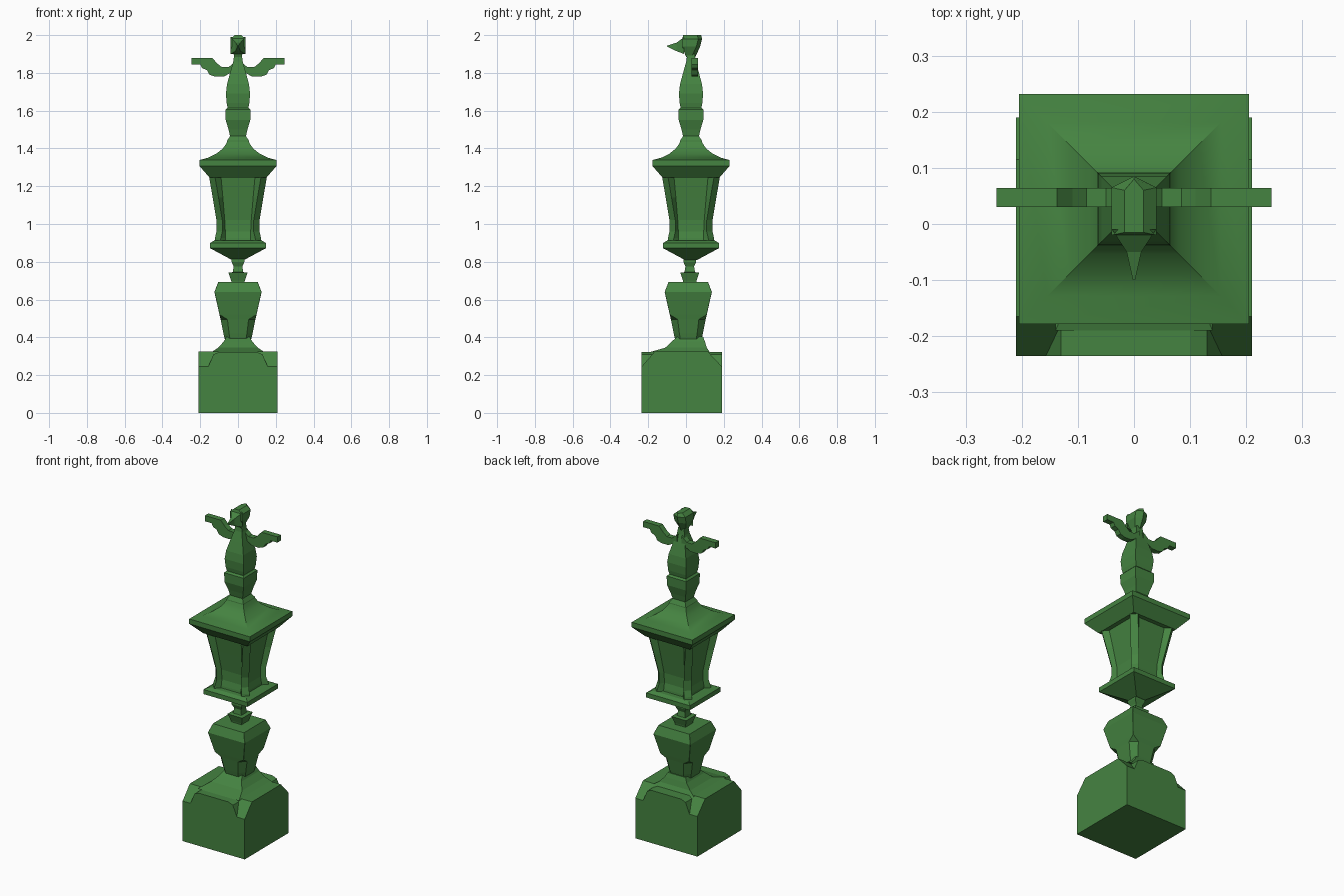
import bpy

cube = bpy.data.objects.get("Cube")
if cube:
    bpy.data.objects.remove(cube, do_unlink=True)

green = bpy.data.materials.new("weathered_green")
green.use_nodes = True
COLOUR = (0.06, 0.23, 0.053, 1)
green.diffuse_color = COLOUR
green.node_tree.nodes["Principled BSDF"].inputs["Base Color"].default_value = COLOUR


def make(name, verts, faces, smooth=False):
    mesh = bpy.data.meshes.new(name)
    mesh.from_pydata(verts, [], faces)
    mesh.materials.append(green)
    obj = bpy.data.objects.new(name, mesh)
    bpy.context.collection.objects.link(obj)
    bpy.ops.object.select_all(action='DESELECT')
    obj.select_set(True)
    bpy.context.view_layer.objects.active = obj
    bpy.ops.object.mode_set(mode='EDIT')
    bpy.ops.mesh.select_all(action='SELECT')
    bpy.ops.mesh.normals_make_consistent(inside=False)
    bpy.ops.object.mode_set(mode='OBJECT')
    if smooth:
        bpy.ops.object.shade_smooth_by_angle(angle=0.6)
    return obj


def loft(name, rings, smooth=False):
    """Skin a stack of equal-length rings and cap both ends."""
    n = len(rings[0])
    faces = [(k * n + i, k * n + (i + 1) % n, (k + 1) * n + (i + 1) % n, (k + 1) * n + i)
             for k in range(len(rings) - 1) for i in range(n)]
    faces += [tuple(range(n)), tuple(range((len(rings) - 1) * n, len(rings) * n))]
    return make(name, [p for r in rings for p in r], faces, smooth)


def turned(points, cy, z):
    """Repeat one side's points (out, along) around the four sides."""
    ring = []
    for c, s in ((1, 0), (0, 1), (-1, 0), (0, -1)):
        ring += [(c * a - s * b, cy + s * a + c * b, z) for a, b in points]
    return ring


def square_tower(name, cy, profile, smooth=False):
    return loft(name, [turned([(h, h)], cy, z) for z, h in profile], smooth)


def extrude(name, outline, axis, lo, hi):
    """Extrude a 2D outline (across, z) along x or y."""
    place = (lambda a, z, t: (t, a, z)) if axis == 'x' else (lambda a, z, t: (a, t, z))
    return loft(name, [[place(a, z, t) for a, z in outline] for t in (lo, hi)])


# Plinth: block with cut front and back shoulders, full-depth middle
F, B = -0.235, 0.19
extrude("plinth_block", [(F, 0), (B, 0), (B, .245), (.115, .325), (-.165, .325), (F, .245)],
        'x', -.21, .21)
extrude("plinth_middle", [(-.157, .2), (.157, .2), (.157, .245), (.13, .31), (.1, .322),
                          (-.1, .322), (-.13, .31), (-.157, .245)], 'y', F, B)

# Sloped collar between plinth and urn
collar = [(.322, .14, -.19, .125), (.345, .105, -.11, .11), (.378, .075, -.075, .1),
          (.405, .06, -.045, .09)]
loft("plinth_collar", [[(-w, f, z), (w, f, z), (w, b, z), (-w, b, z)]
                       for z, w, f, b in collar])

# Urn with chamfered lower corners
urn = [(.39, .07, .028), (.42, .077, .03), (.495, .092, .036), (.52, .098, .001),
       (.64, .125, .001), (.692, .105, .001)]
loft("urn", [turned([(h, -(h - c)), (h, h - c)], .012, z) for z, h, c in urn])

# Stem and lantern tray
C = 0.0265
square_tower("stem", .02, [(.685, .034), (.7, .036), (.742, .05), (.745, .028), (.775, .023),
                           (.8, .034), (.82, .034)])
square_tower("lantern_tray", C, [(.81, .033), (.872, .148), (.9, .148), (.912, .125)])

# Lantern body: chamfered posts around recessed panels
body = [(.9, .125, .066), (.925, .122, .066), (.96, .114, .067), (1.02, .114, .07),
        (1.14, .134, .08), (1.25, .153, .09)]
W, D = .031, .028
loft("lantern_body", [turned([(a, W - a), (a - D, -p), (a - D, p), (a, a - W)], C, z)
                      for z, a, p in body])

# Roof: flared eave and concave cap
square_tower("roof", C, [(1.245, .15), (1.308, .205), (1.338, .205), (1.352, .155), (1.372, .115),
                         (1.4, .08), (1.42, .066), (1.441, .055)], smooth=True)

# Bird perch and body
square_tower("perch", C, [(1.435, .057), (1.442, .057), (1.465, .042), (1.5, .05), (1.55, .065),
                          (1.605, .066), (1.615, .056)])
square_tower("bird_body", C, [(1.6, .052), (1.64, .06), (1.69, .064), (1.74, .058), (1.8, .042),
                              (1.86, .025), (1.9, .02)])

# Head: stacked hexagonal rings with a ridge at the back
head = [(1.885, .018, .0, .05), (1.94, .04, -.02, .075), (1.98, .04, -.02, .085),
        (2.0, .017, -.015, .08)]
loft("bird_head", [[(-w, f, z), (w, f, z), (w, b - .02, z), (0, b, z), (-w, b - .02, z)]
                   for z, w, f, b in head])

# Beak tapering to a point
beak = [(-.01, .039, 1.9, 1.99), (-.05, .013, 1.915, 1.96), (-.1, .002, 1.94, 1.944)]
loft("bird_beak", [[(-w, y, lo), (w, y, lo), (w, y, hi), (-w, y, hi)] for y, w, lo, hi in beak])

# Wings: stepped feather outline, mirrored
wing = [(.015, 1.86), (.05, 1.83), (.085, 1.83), (.11, 1.85), (.137, 1.88), (.245, 1.88),
        (.245, 1.845), (.2, 1.845), (.19, 1.825), (.165, 1.815), (.15, 1.79), (.12, 1.78),
        (.075, 1.78), (.04, 1.8), (.015, 1.8)]
for side, s in (("left", 1), ("right", -1)):
    extrude(side + "_wing", [(s * x, z) for x, z in wing], 'y', .03, .064)
